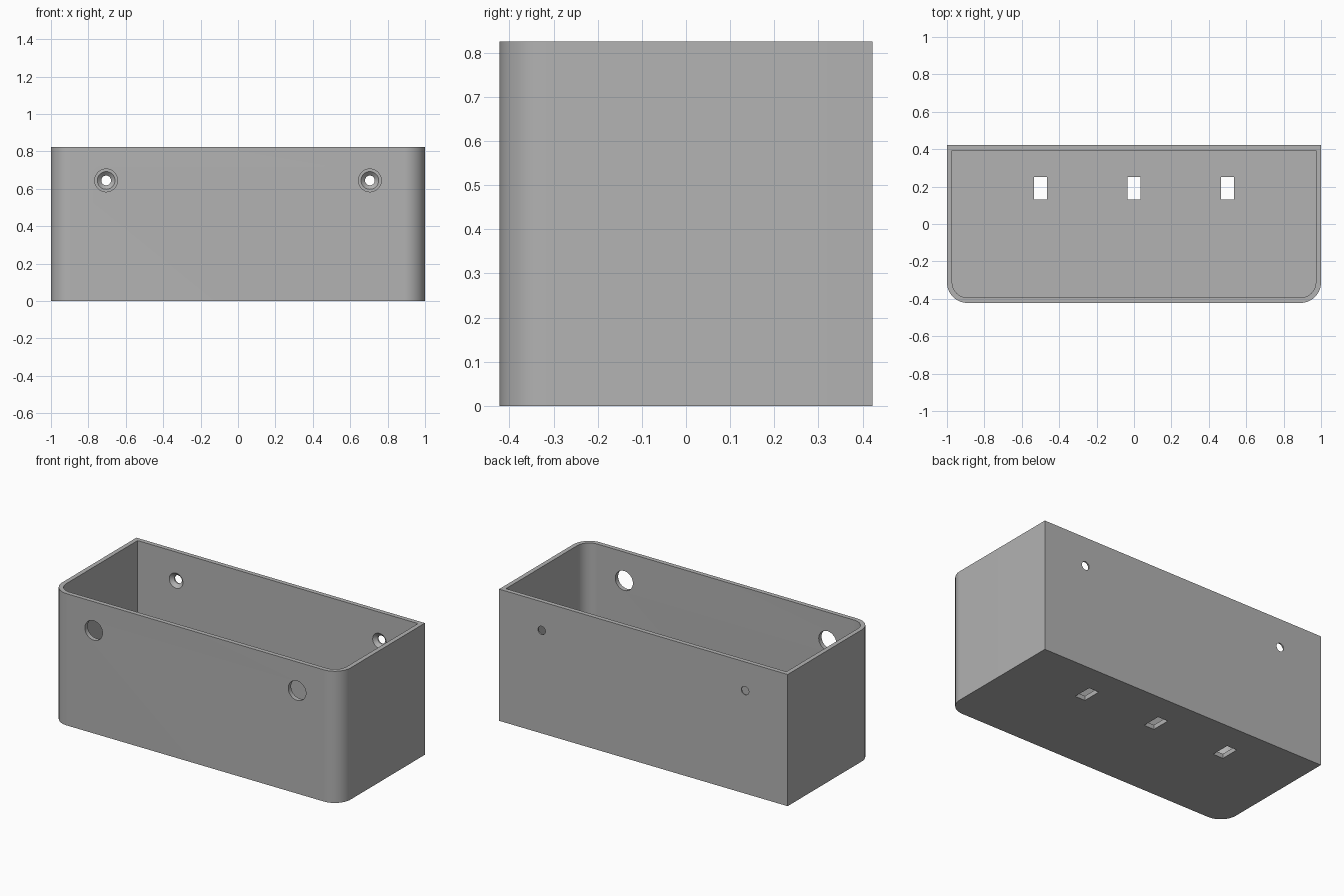
import bpy
import bmesh
from math import pi, sin, cos
from mathutils import Matrix

if "Cube" in bpy.data.objects:
    bpy.data.objects.remove(bpy.data.objects["Cube"])

HALF_X, HALF_Y, HEIGHT = 1.0, 0.422, 0.825
WALL, CORNER = 0.028, 0.11
HOLE_X, HOLE_Z = 0.705, 0.645

grey = bpy.data.materials.new("plain grey")
grey.use_nodes = True
colour = (0.45, 0.45, 0.45, 1)
grey.diffuse_color = colour
grey.node_tree.nodes["Principled BSDF"].inputs["Base Color"].default_value = colour


def finish(name, bm):
    bmesh.ops.recalc_face_normals(bm, faces=bm.faces)
    mesh = bpy.data.meshes.new(name)
    bm.to_mesh(mesh)
    bm.free()
    mesh.materials.append(grey)
    obj = bpy.data.objects.new(name, mesh)
    bpy.context.collection.objects.link(obj)
    return obj


def tray_block(name, inset, bottom, top, steps=16):
    """Upright block with square back corners and rounded front corners."""
    hx, hy, r = HALF_X - inset, HALF_Y - inset, CORNER - inset
    outline = [(hx, hy), (-hx, hy)]
    for side, start in ((-1, pi), (1, 1.5 * pi)):
        for i in range(steps + 1):
            a = start + i * pi / 2 / steps
            outline.append((side * (hx - r) + r * cos(a), r - hy + r * sin(a)))
    bm = bmesh.new()
    base = bm.faces.new([bm.verts.new((x, y, bottom)) for x, y in outline])
    ext = bmesh.ops.extrude_face_region(bm, geom=[base])
    verts = [v for v in ext["geom"] if isinstance(v, bmesh.types.BMVert)]
    bmesh.ops.translate(bm, verts=verts, vec=(0, 0, top - bottom))
    return finish(name, bm)


def hole_cutter(name, x, y0, y1, r0, r1):
    """Round cutter along y, radius r0 at y0 and r1 at y1."""
    bm = bmesh.new()
    place = Matrix.Translation((x, (y0 + y1) / 2, HOLE_Z)) @ Matrix.Rotation(-pi / 2, 4, "X")
    bmesh.ops.create_cone(bm, cap_ends=True, segments=40, radius1=r0, radius2=r1,
                          depth=y1 - y0, matrix=place)
    return finish(name, bm)


def slot_cutter(name, x):
    bm = bmesh.new()
    size = Matrix.Diagonal((0.07, 0.12, 0.2, 1))
    bmesh.ops.create_cube(bm, size=1, matrix=Matrix.Translation((x, 0.19, 0)) @ size)
    return finish(name, bm)


def cut(target, cutter):
    cutter.hide_render = True
    mod = target.modifiers.new("cut", "BOOLEAN")
    mod.operation, mod.solver, mod.object = "DIFFERENCE", "EXACT", cutter
    bpy.context.view_layer.objects.active = target
    bpy.ops.object.modifier_apply(modifier=mod.name)
    bpy.data.objects.remove(cutter)


# Open tray: outer block minus the cavity
tray = tray_block("tray", 0, 0, HEIGHT)
cut(tray, tray_block("cavity", WALL, WALL, HEIGHT + 0.1))

# Front access holes, and countersunk screw holes in the back wall
inner = HALF_Y - WALL
for x in (-HOLE_X, HOLE_X):
    cut(tray, hole_cutter("access_hole", x, -HALF_Y - 0.1, -inner + 0.1, 0.061, 0.061))
    cut(tray, hole_cutter("screw_hole", x, inner - 0.1, HALF_Y + 0.1, 0.026, 0.026))
    cut(tray, hole_cutter("countersink", x, inner - 0.01, inner + 0.02, 0.058, 0.026))

# Drain slots in the floor
for x in (-0.5, 0, 0.5):
    cut(tray, slot_cutter("drain_slot", x))

# Smooth the rounded corners and hole walls, keep the edges crisp
bpy.ops.object.select_all(action="DESELECT")
tray.select_set(True)
bpy.context.view_layer.objects.active = tray
bpy.ops.object.shade_smooth_by_angle(angle=pi / 6)
